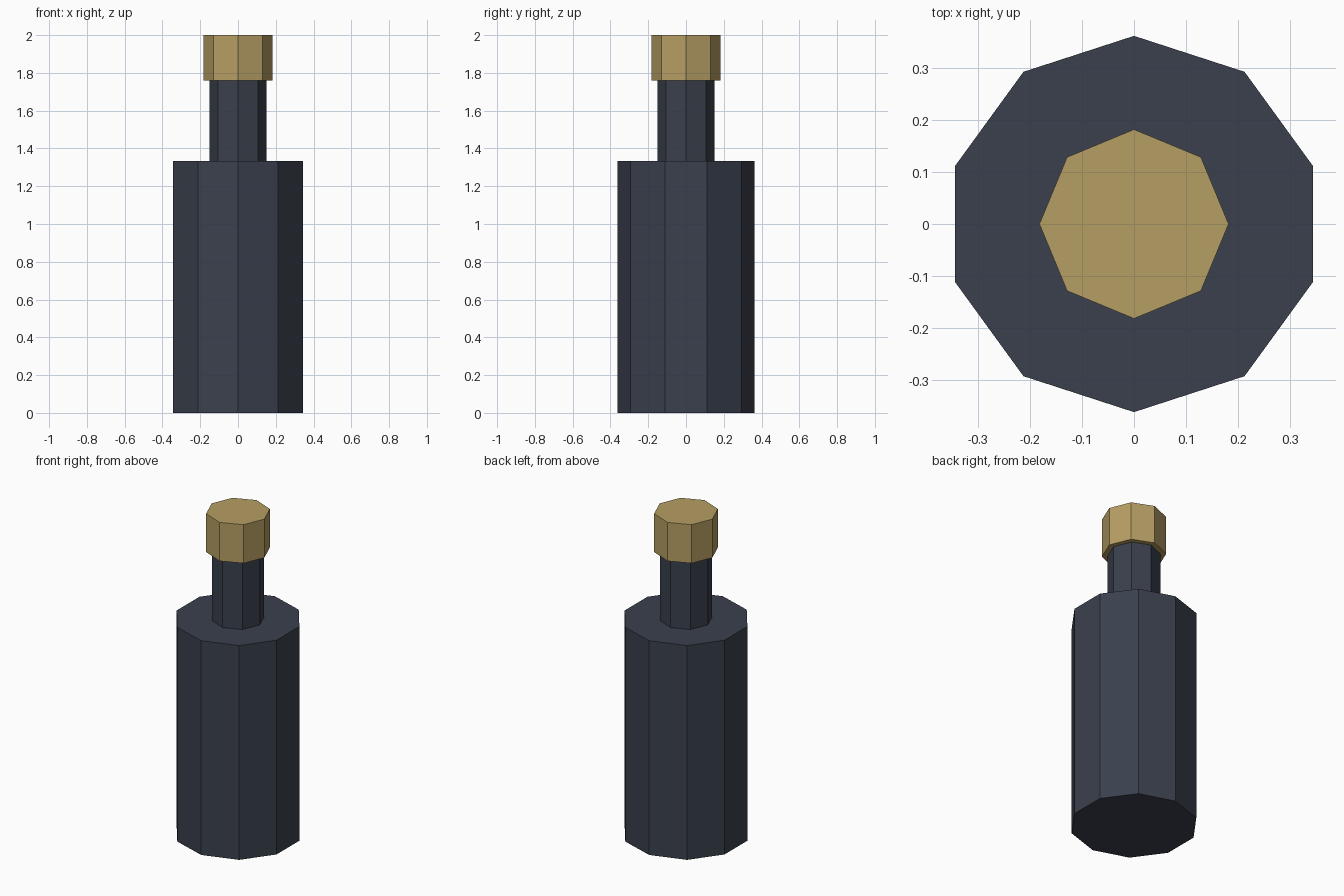
import bpy

cube = bpy.data.objects.get("Cube")
if cube:
    bpy.data.objects.remove(cube, do_unlink=True)


def make_material(name, colour):
    mat = bpy.data.materials.new(name)
    mat.use_nodes = True
    mat.diffuse_color = (*colour, 1)
    mat.node_tree.nodes["Principled BSDF"].inputs["Base Color"].default_value = (*colour, 1)
    return mat


def prism(name, sides, radius, bottom, top, mat):
    # Flat-shaded upright prism with a corner on the +y axis
    bpy.ops.mesh.primitive_cylinder_add(
        vertices=sides, radius=radius, depth=top - bottom,
        location=(0, 0, (bottom + top) / 2))
    obj = bpy.context.object
    obj.name = obj.data.name = name
    obj.data.materials.append(mat)
    return obj


slate = make_material("dark_slate", (0.042, 0.051, 0.073))
brass = make_material("dull_gold", (0.468, 0.342, 0.127))

SHOULDER, NECK_TOP, TOP = 1.333, 1.76, 2.0

# Ten-sided body, eight-sided neck and cap
prism("bottle_body", 10, 0.362, 0, SHOULDER, slate)
prism("bottle_neck", 8, 0.15, SHOULDER, NECK_TOP, slate)
prism("bottle_cap", 8, 0.182, NECK_TOP, TOP, brass)
